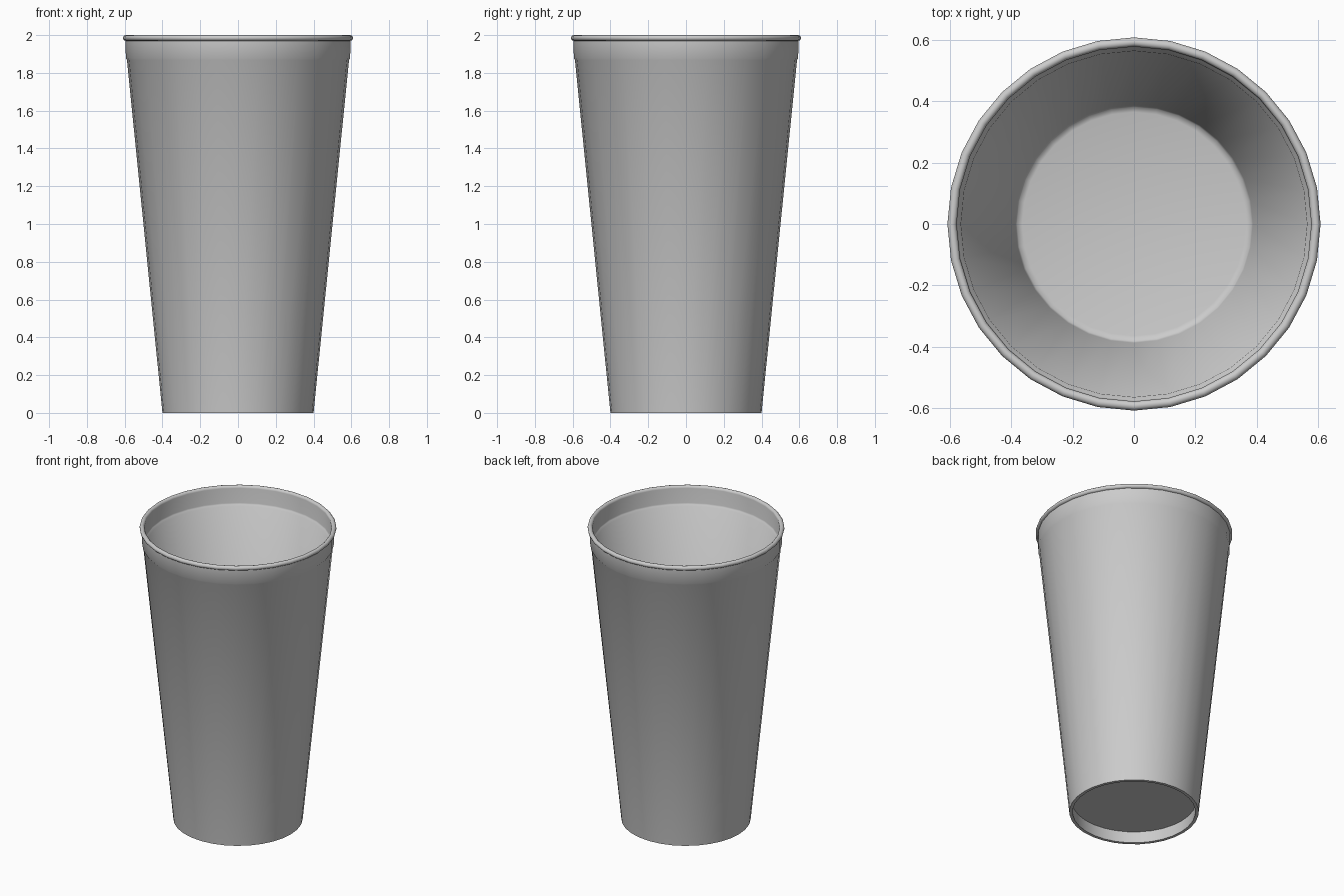
import bpy, bmesh, math

if "Cube" in bpy.data.objects:
    bpy.data.objects.remove(bpy.data.objects["Cube"])

SIDES = 32


def lathe(name, profile):
    """Spin a closed (radius, z) profile around the z axis."""
    bm = bmesh.new()
    rings = []
    for r, z in profile:
        if r == 0:
            rings.append([bm.verts.new((0, 0, z))] * SIDES)
        else:
            angles = [2 * math.pi * i / SIDES for i in range(SIDES)]
            rings.append([bm.verts.new((r * math.cos(a), r * math.sin(a), z)) for a in angles])
    for low, high in zip(rings, rings[1:]):
        for i in range(SIDES):
            j = (i + 1) % SIDES
            bm.faces.new(dict.fromkeys((low[i], low[j], high[j], high[i])))
    bmesh.ops.recalc_face_normals(bm, faces=bm.faces)
    mesh = bpy.data.meshes.new(name)
    bm.to_mesh(mesh)
    bm.free()
    obj = bpy.data.objects.new(name, mesh)
    bpy.context.collection.objects.link(obj)
    bpy.context.view_layer.objects.active = obj
    obj.select_set(True)
    bpy.ops.object.shade_smooth_by_angle(angle=math.radians(50))
    obj.select_set(False)
    return obj


# Rolled lip: half-round from the outside over to the inside
lip = [(0.594 + 0.015 * math.cos(math.radians(a)), 1.985 + 0.015 * math.sin(math.radians(a)))
       for a in range(-90, 181, 30)]

# Tapered thin wall with a stepped band, rolled lip and recessed base
lathe("cup", [
    (0, 0.08), (0.385, 0.08), (0.38, 0.0), (0.4, 0.0),     # underside recess and foot
    (0.588, 1.868), (0.594, 1.878), (0.595, 1.97),         # outer wall and band
    *lip,
    (0.579, 1.885), (0.576, 1.876), (0.565, 1.868),        # inner band and ledge
    (0.388, 0.115), (0.382, 0.103), (0.365, 0.098), (0, 0.098),  # inner wall and floor
])
